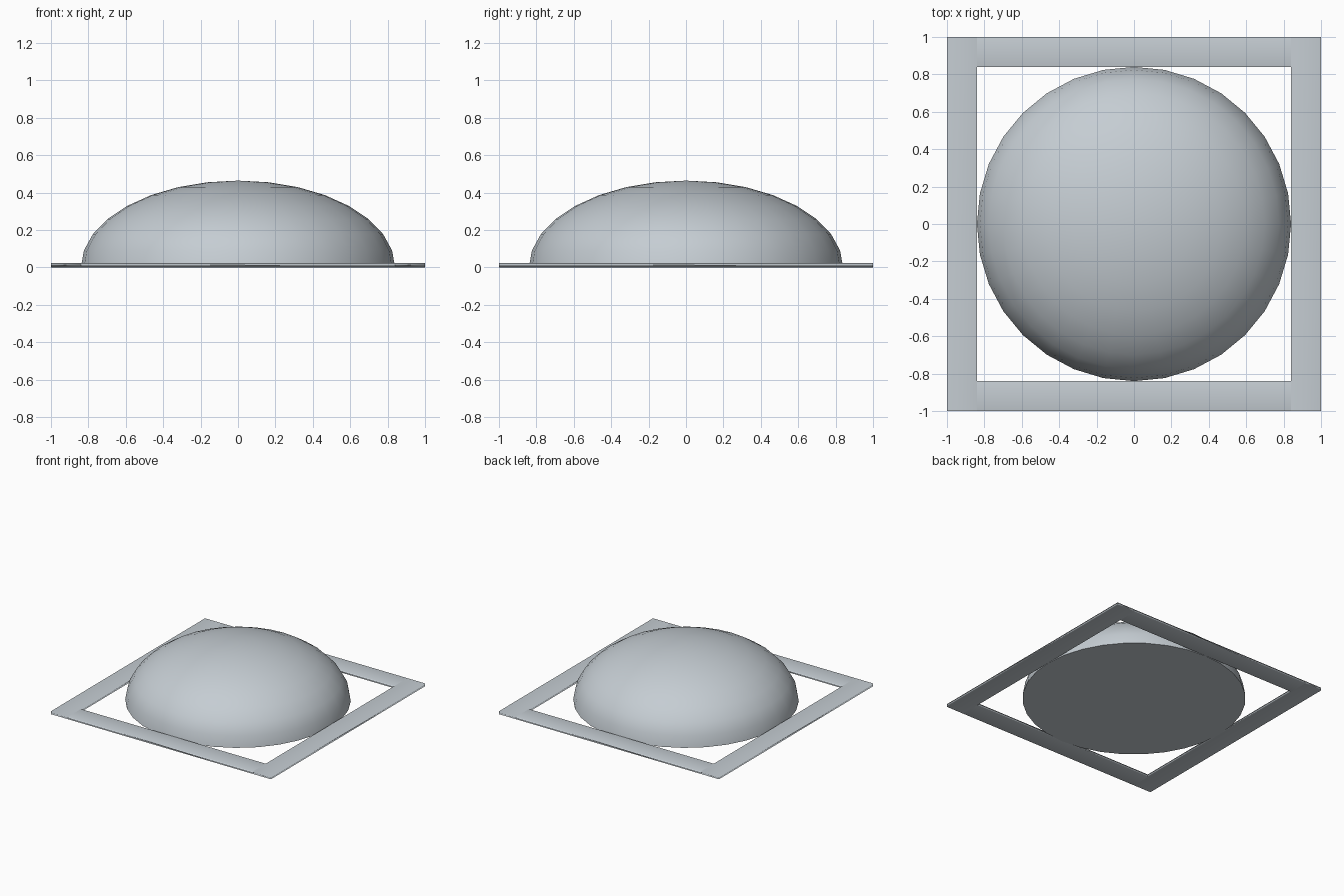
import bpy
import bmesh
from mathutils import Matrix

OUTER, INNER = 1.0, 0.84
THICK, HEIGHT = 0.024, 0.464

cube = bpy.data.objects.get("Cube")
if cube:
    bpy.data.objects.remove(cube, do_unlink=True)

# Single pale grey material
grey = bpy.data.materials.new("pale_grey")
grey.use_nodes = True
colour = (0.56, 0.61, 0.65, 1)
grey.diffuse_color = colour
grey.node_tree.nodes["Principled BSDF"].inputs["Base Color"].default_value = colour


def add_object(name, bm):
    mesh = bpy.data.meshes.new(name)
    bm.to_mesh(mesh)
    bm.free()
    mesh.materials.append(grey)
    obj = bpy.data.objects.new(name, mesh)
    bpy.context.collection.objects.link(obj)
    bpy.ops.object.select_all(action="DESELECT")
    obj.select_set(True)
    bpy.context.view_layer.objects.active = obj
    return obj


def add_bar(name, x, y, width, depth):
    bm = bmesh.new()
    bmesh.ops.create_cube(bm, size=1, matrix=Matrix.Translation((x, y, THICK / 2))
                          @ Matrix.Diagonal((width, depth, THICK, 1)))
    obj = add_object(name, bm)
    # Softly shaded slab, with the broad faces dominating
    bpy.ops.object.shade_smooth()
    soft = obj.modifiers.new("soft_shading", "WEIGHTED_NORMAL")
    soft.mode = "FACE_AREA"
    soft.weight = 50


# Flattened half-sphere dome with a closed base
bm = bmesh.new()
bmesh.ops.create_uvsphere(bm, u_segments=32, v_segments=16, radius=1)
below = [v for v in bm.verts if v.co.z < -0.01]
bmesh.ops.delete(bm, geom=below, context="VERTS")
rim = [e for e in bm.edges if e.is_boundary]
bmesh.ops.contextual_create(bm, geom=rim)
bmesh.ops.scale(bm, vec=(INNER, INNER, HEIGHT), verts=bm.verts)
bmesh.ops.recalc_face_normals(bm, faces=bm.faces)
add_object("dome", bm)
bpy.ops.object.shade_smooth_by_angle(angle=0.7)

# Square frame: full-length side bars, with front and back bars between them
mid, width = (OUTER + INNER) / 2, OUTER - INNER
for side, label in ((1, "left"), (-1, "right")):
    add_bar(label + "_frame_bar", side * mid, 0, width, 2 * OUTER)
for side, label in ((1, "back"), (-1, "front")):
    add_bar(label + "_frame_bar", 0, side * mid, 2 * INNER, width)
